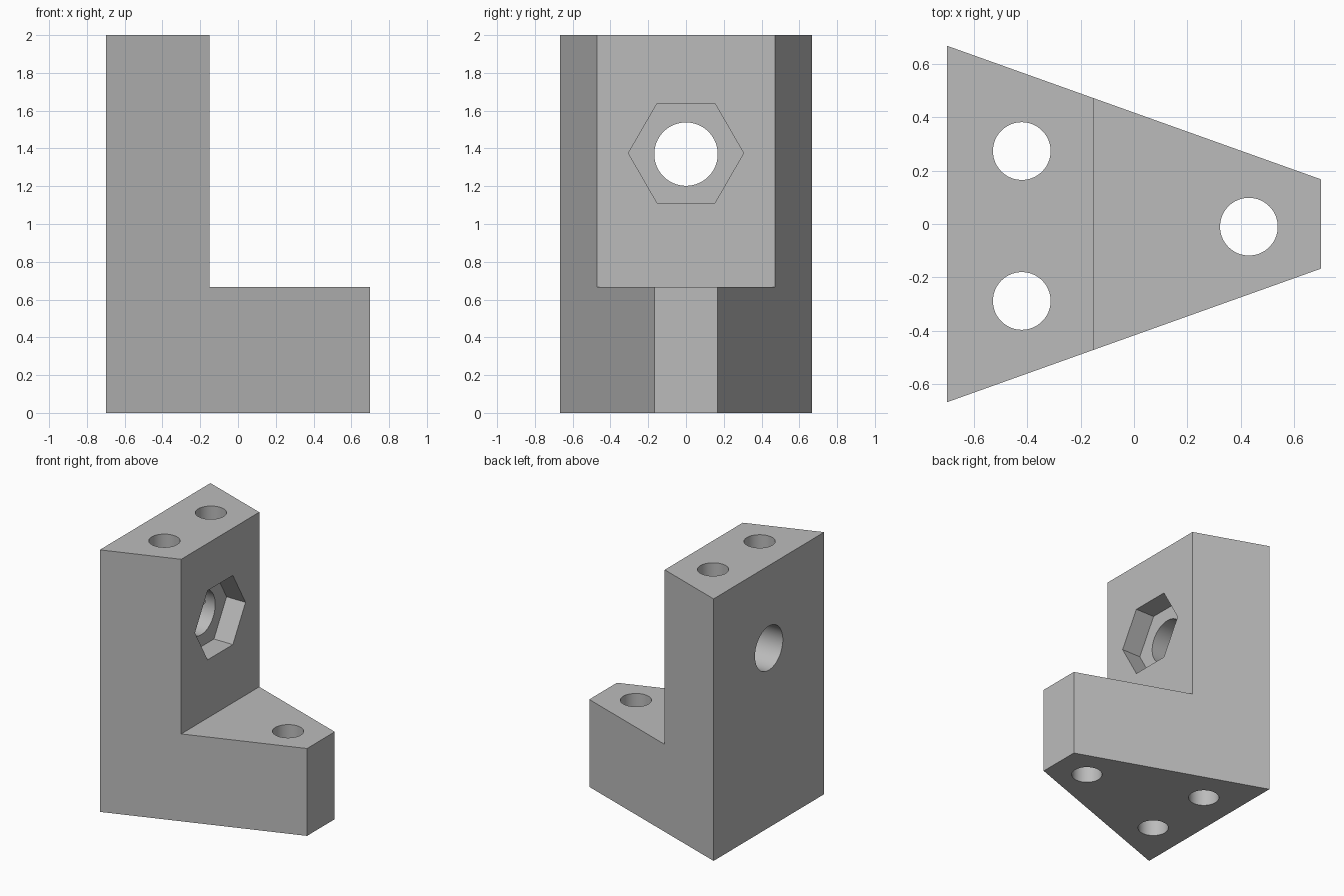
import bpy
import bmesh
from math import pi
from mathutils import Matrix, Vector

default = bpy.data.objects.get("Cube")
if default:
    bpy.data.objects.remove(default, do_unlink=True)

grey = bpy.data.materials.new("plain grey")
grey.use_nodes = True
COLOUR = (0.5, 0.5, 0.5, 1)
grey.diffuse_color = COLOUR
grey.node_tree.nodes["Principled BSDF"].inputs["Base Color"].default_value = COLOUR


def add_object(name, bm):
    bmesh.ops.recalc_face_normals(bm, faces=bm.faces)
    mesh = bpy.data.meshes.new(name)
    bm.to_mesh(mesh)
    bm.free()
    mesh.materials.append(grey)
    obj = bpy.data.objects.new(name, mesh)
    bpy.context.collection.objects.link(obj)
    return obj


def cutter(name, centre, radius, length, sides=64, axis="Z"):
    """Prism along z or x, hidden and used only for cutting."""
    bm = bmesh.new()
    turn = Matrix.Rotation(pi / 2, 4, "Y") if axis == "X" else Matrix()
    bmesh.ops.create_cone(bm, cap_ends=True, segments=sides, radius1=radius, radius2=radius,
                          depth=length, matrix=Matrix.Translation(centre) @ turn)
    obj = add_object(name, bm)
    obj.hide_render = True
    obj.hide_viewport = True
    return obj


# L-shaped side profile extruded across the full width
BACK, STEP, NOSE = -0.7, -0.15, 0.7
WIDE, NARROW = 0.667, 0.167
profile = [(BACK, 0), (NOSE, 0), (NOSE, 0.667), (STEP, 0.667), (STEP, 2), (BACK, 2)]
bm = bmesh.new()
face = bm.faces.new([bm.verts.new((x, -1, z)) for x, z in profile])
side = bmesh.ops.extrude_face_region(bm, geom=[face])["geom"]
bmesh.ops.translate(bm, vec=Vector((0, 2, 0)),
                    verts=[v for v in side if isinstance(v, bmesh.types.BMVert)])

# Taper both sides towards the nose
for v in bm.verts:
    t = (v.co.x - BACK) / (NOSE - BACK)
    v.co.y *= WIDE + (NARROW - WIDE) * t
bracket = add_object("bracket", bm)

# Vertical screw holes, horizontal bolt hole and hexagonal nut pocket
cutters = [cutter("screw_hole_cutter", (x, y, 1), 0.108, 3)
           for x, y in [(-0.42, 0.273), (-0.42, -0.288), (0.43, -0.01)]]
cutters.append(cutter("bolt_hole_cutter", (BACK, 0, 1.37), 0.168, 2, axis="X"))
cutters.append(cutter("nut_pocket_cutter", (0.19, 0, 1.375), 0.305, 1, sides=6, axis="X"))

for tool in cutters:
    cut = bracket.modifiers.new(tool.name, "BOOLEAN")
    cut.operation = "DIFFERENCE"
    cut.solver = "EXACT"
    cut.object = tool

# Smooth the round hole walls while keeping every edge sharp
bpy.ops.object.select_all(action="DESELECT")
bpy.context.view_layer.objects.active = bracket
bracket.select_set(True)
for name in [m.name for m in bracket.modifiers]:
    bpy.ops.object.modifier_apply(modifier=name)
bpy.ops.object.shade_smooth_by_angle(angle=pi / 6)
for tool in cutters:
    bpy.data.objects.remove(tool, do_unlink=True)
